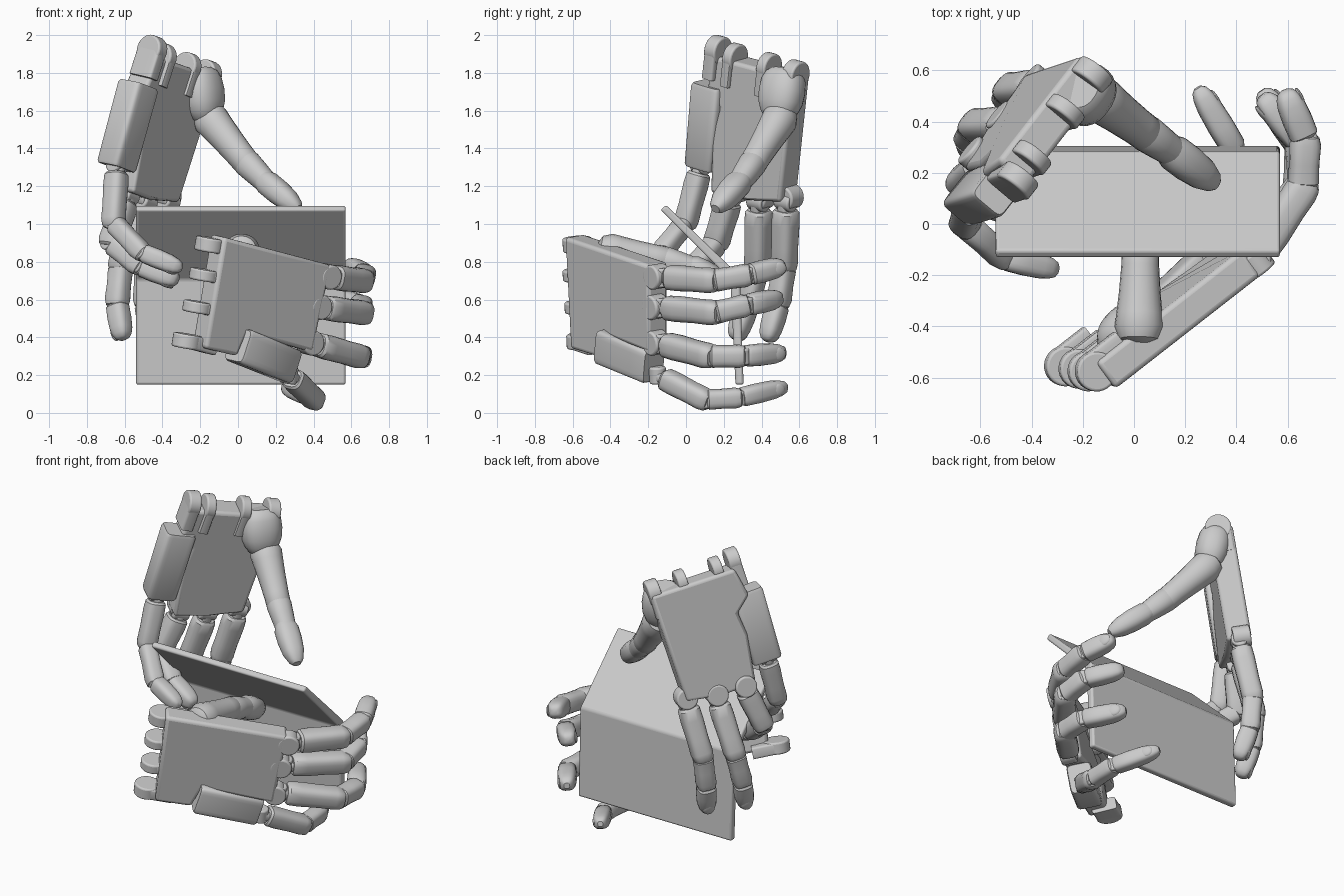
import bpy, bmesh
from math import cos, sin, pi, copysign
from mathutils import Vector as V, Matrix

if "Cube" in bpy.data.objects:
    bpy.data.objects.remove(bpy.data.objects["Cube"])


def finish(name, bm, bevel=0.0, angle=0.6):
    bmesh.ops.recalc_face_normals(bm, faces=bm.faces)
    me = bpy.data.meshes.new(name)
    bm.to_mesh(me)
    bm.free()
    ob = bpy.data.objects.new(name, me)
    bpy.context.collection.objects.link(ob)
    if bevel:
        m = ob.modifiers.new("bevel", 'BEVEL')
        m.width, m.segments, m.limit_method = bevel, 3, 'ANGLE'
    bpy.ops.object.select_all(action='DESELECT')
    ob.select_set(True)
    bpy.context.view_layer.objects.active = ob
    bpy.ops.object.shade_smooth_by_angle(angle=angle)
    return ob


def frame(d, side):
    d = d.normalized()
    x = (side - d * side.dot(d)).normalized()
    return x, d.cross(x)


def prism(name, pts, offset, bevel=0.02):
    bm = bmesh.new()
    f = bm.faces.new([bm.verts.new(p) for p in pts])
    r = bmesh.ops.extrude_face_region(bm, geom=[f])
    vs = [g for g in r['geom'] if isinstance(g, bmesh.types.BMVert)]
    bmesh.ops.translate(bm, verts=vs, vec=offset)
    return finish(name, bm, bevel)


def segment(name, p0, p1, side, wide, deep, prof, power=3, n=20):
    """Loft of superellipse sections along p0-p1; prof = (position, scale)."""
    p0, p1 = V(p0), V(p1)
    x, y = frame(p1 - p0, side)
    bm = bmesh.new()
    rings = []
    for t, s in prof:
        ring = []
        for i in range(n):
            a = 2 * pi * (i + .5) / n
            c, q = cos(a), sin(a)
            c = copysign(abs(c) ** (2 / power), c)
            q = copysign(abs(q) ** (2 / power), q)
            ring.append(bm.verts.new(p0.lerp(p1, t) + x * c * wide * s + y * q * deep * s))
        rings.append(ring)
    for a, b in zip(rings, rings[1:]):
        for i in range(n):
            j = (i + 1) % n
            bm.faces.new((a[i], a[j], b[j], b[i]))
    bm.faces.new(rings[0])
    bm.faces.new(rings[-1])
    return finish(name, bm)


def disc(name, p, axis, r, length, bevel=.01):
    bm = bmesh.new()
    m = Matrix.Translation(V(p)) @ axis.to_track_quat('Z', 'Y').to_matrix().to_4x4()
    bmesh.ops.create_cone(bm, cap_ends=True, segments=28, radius1=r, radius2=r,
                          depth=length, matrix=m)
    return finish(name, bm, bevel)


BONE = [(.13, .8), (.17, .96), (.35, 1), (.7, .95), (.95, .98), (1.06, .88), (1.1, .7)]
MID = [(.06, .8), (.12, .96), (.5, .92), (.9, .97), (1.06, .84), (1.1, .65)]
TIP = [(.04, .8), (.1, .97), (.4, 1), (.7, .94), (.86, .8), (.96, .6), (1.01, .3)]


def finger(name, pts, side, back, r=.068):
    pts = [V(p) for p in pts]
    for k, prof in enumerate((BONE, MID, TIP)):
        rr = r * (1 - .07 * k)
        segment(f"{name}_segment_{k + 1}", pts[k], pts[k + 1], side, rr, rr, prof)
        disc(f"{name}_joint_{k + 1}", pts[k], side, rr * .75, rr * 1.5)
    # root link between knuckle and first segment
    segment(name + "_link", pts[0], pts[1], side, r * .5, r * .7, [(-.05, 1), (.2, 1)])
    # nail
    d = (pts[3] - pts[2]).normalized()
    x, y = frame(d, side)
    if y.dot(back) < 0:
        y = -y
    rot = Matrix((x, d, y)).transposed().to_4x4()
    bm = bmesh.new()
    bmesh.ops.create_uvsphere(
        bm, u_segments=16, v_segments=8, radius=1,
        matrix=Matrix.Translation(pts[2].lerp(pts[3], .76) + y * r * .66) @ rot
        @ Matrix.Diagonal((r * .55, r * .65, r * .18, 1)))
    finish(name + "_nail", bm)


def hand(name, palm, fingers, thumb, thenar, heel, tabs, thick):
    """palm corners (back surface): wrist thumb side, wrist little side, ..., index last."""
    palm = [V(p) for p in palm]
    side = (palm[0] - palm[1]).normalized()
    fwd = (palm[-1] - palm[0]).normalized()
    back = side.cross(fwd).normalized()
    if back.dot(palm[0] - V(tabs[0])) < 0:
        back = -back
    prism(name + "_palm", palm, -back * thick)
    # wrist hinge tabs
    for i, (p, w) in enumerate(zip(tabs, (.075, .06, .06, .075))):
        p = V(p)
        disc(f"{name}_wrist_tab_{i}", p, side, .078, w)
        segment(f"{name}_wrist_tab_base_{i}", p, p + fwd * .15, side, w / 2, .076,
                [(0, 1), (1, 1)], 8)
    # fingers with knuckle plates laid into the back of the palm
    for label, pts in zip(("index", "middle", "ring", "little"), fingers):
        finger(f"{name}_{label}", pts, side, back, .06 if label == "little" else .067)
        if label != "little":
            k = V(pts[0]) - fwd * .02
            k += back * (back.dot(palm[-2] - k) - thick * .36)
            disc(f"{name}_{label}_knuckle", k, back, .066, thick * .7)
    # folding heel of the palm that carries the little finger
    segment(name + "_palm_heel", heel[0], heel[1], side, .095, .078,
            [(0, .92), (.04, 1), (.97, .97), (1, .9)], 7, 24)
    # thumb: fleshy base and smooth segments
    segment(name + "_thumb_base", thenar[0], thenar[1], side, .12, .1,
            [(-.2, .6), (-.1, .85), (.1, 1), (.4, 1.05), (.7, 1), (.92, .85), (1.1, .65), (1.22, .35)],
            2.3, 24)
    t = [V(p) for p in thumb]
    segment(name + "_thumb_lower", t[0], t[1], side, .09, .09,
            [(-.2, .5), (-.14, .85), (.03, 1.06), (.2, 1), (.5, .9), (.85, .82), (1.05, .8), (1.15, .6)],
            2.1, 20)
    segment(name + "_thumb_middle", t[1], t[2], side, .075, .075,
            [(-.2, .75), (.1, .98), (.6, .9), (1.1, .8)], 2.2, 20)
    segment(name + "_thumb_tip", t[2], t[3], side, .072, .066,
            [(-.1, .75), (.1, 1), (.4, 1), (.7, .88), (.92, .6), (1, .35)], 2.4, 20)


# folded panel
prof = [(-.135, 1.075), (.235, .705), (.262, .15), (.305, .15), (.285, .725), (-.105, 1.1)]
prism("folded_panel", [V((-.54, y, z)) for y, z in prof], V((1.11, 0, 0)), .012)

# upper hand, fingers pointing down
hand("upper_hand",
     [(-.21, .66, 1.8), (-.53, .25, 1.91), (-.6, .2, 1.74), (-.57, .27, 1.64), (-.61, .23, 1.5),
      (-.665, .22, 1.19), (-.56, .41, 1.15), (-.42, .59, 1.14)],
     [[(-.37, .53, 1.12), (-.485, .52, .78), (-.49, .49, .58), (-.45, .43, .38)],
      [(-.49, .385, 1.12), (-.62, .38, .78), (-.64, .33, .58), (-.61, .26, .39)],
      [(-.585, .235, 1.15), (-.67, .16, .9), (-.52, .06, .78), (-.32, .0, .7)],
      [(-.64, .08, 1.31), (-.66, 0, 1.01), (-.51, -.13, .85), (-.3, -.18, .765)]],
     [(-.15, .5, 1.56), (.04, .36, 1.33), (.14, .29, 1.23), (.32, .155, 1.08)],
     [(-.2, .52, 1.78), (-.17, .49, 1.58)],
     [(-.525, .14, 1.74), (-.645, .1, 1.3)],
     [(-.455, .17, 1.92), (-.4, .26, 1.88), (-.27, .44, 1.83), (-.165, .58, 1.79)],
     .15)

# lower hand, fingers wrapping behind the panel
hand("lower_hand",
     [(-.07, -.645, .93), (-.17, -.615, .34), (.0, -.485, .3), (.05, -.44, .42), (.12, -.4, .4),
      (.4, -.2, .32), (.45, -.2, .56), (.5, -.2, .78)],
     [[(.48, -.13, .72), (.66, .14, .7), (.67, .33, .73), (.59, .52, .78)],
      [(.43, -.14, .56), (.66, .15, .53), (.65, .32, .57), (.5, .5, .61)],
      [(.39, -.14, .37), (.64, .12, .3), (.65, .3, .3), (.5, .52, .32)],
      [(.27, -.15, .2), (.405, .1, .07), (.4, .28, .08), (.25, .53, .14)]],
     [(.02, -.41, .855), (.025, -.12, .81), (.03, .02, .77), (.03, .2, .69)],
     [(-.06, -.45, .7), (.02, -.39, .8)],
     [(.0, -.43, .36), (.27, -.17, .25)],
     [(-.15, -.575, .89), (-.18, -.575, .73), (-.215, -.565, .56), (-.27, -.555, .38)],
     .13)
